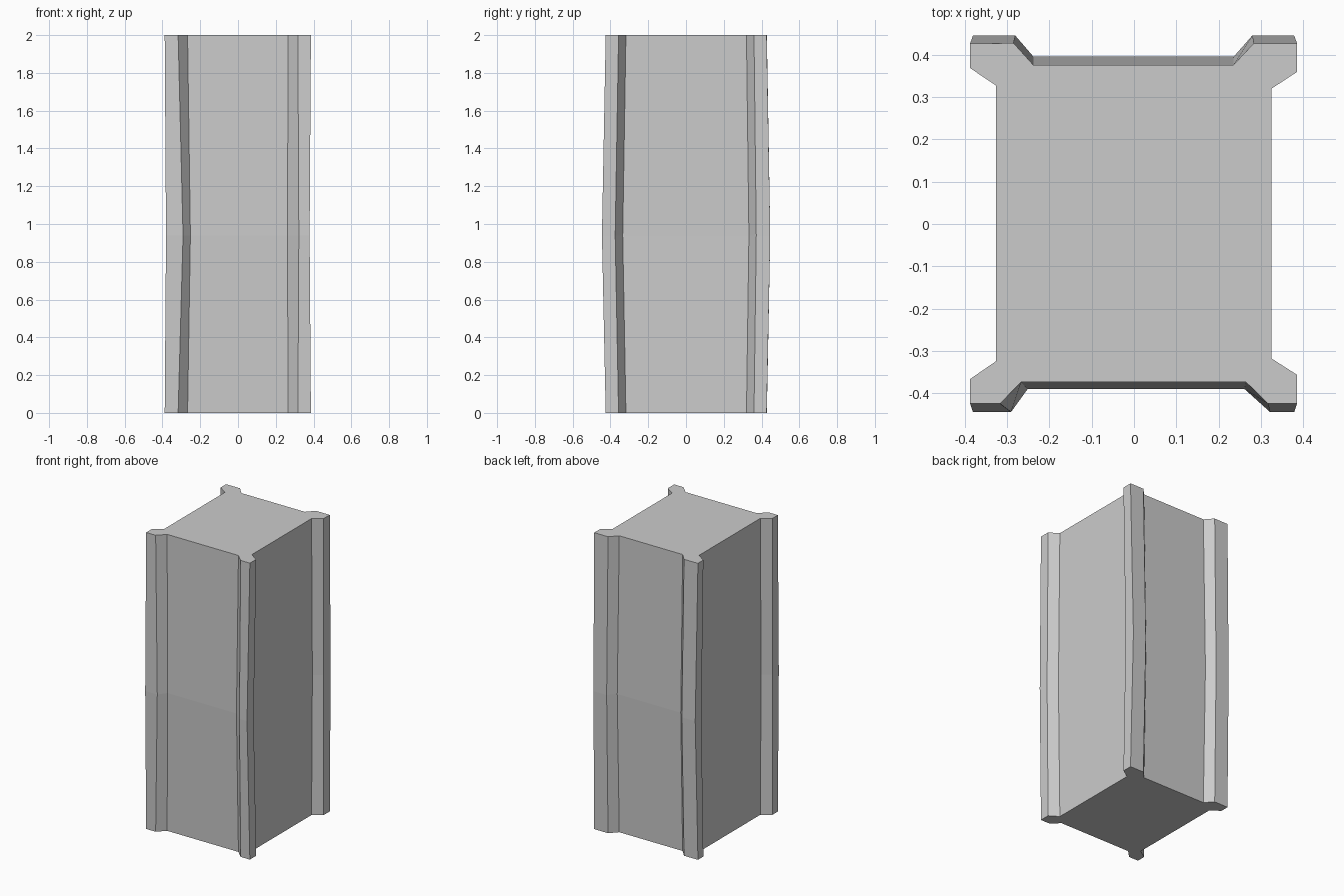
import bpy, bmesh

# Cross-section at the two ends (counter-clockwise from the front left corner)
END = [(-0.388, -0.425), (-0.317, -0.425), (-0.267, -0.374), (0.265, -0.374),
       (0.317, -0.425), (0.386, -0.425), (0.386, -0.357), (0.325, -0.318),
       (0.325, 0.32), (0.386, 0.36), (0.386, 0.427), (0.283, 0.427),
       (0.235, 0.376), (-0.238, 0.376), (-0.285, 0.428), (-0.388, 0.427),
       (-0.388, 0.369), (-0.327, 0.328), (-0.327, -0.325), (-0.388, -0.367)]

# Cross-section at the swollen waist, in the same order
WAIST = [(-0.381, -0.445), (-0.291, -0.445), (-0.252, -0.391), (0.262, -0.391),
         (0.322, -0.445), (0.379, -0.445), (0.379, -0.375), (0.322, -0.335),
         (0.322, 0.333), (0.379, 0.372), (0.379, 0.446), (0.280, 0.446),
         (0.236, 0.396), (-0.238, 0.396), (-0.281, 0.446), (-0.381, 0.446),
         (-0.381, 0.38), (-0.323, 0.34), (-0.323, -0.34), (-0.381, -0.38)]


def loft(name, sections):
    """Skin a closed column through (z, outline) sections."""
    bm = bmesh.new()
    rings = [[bm.verts.new((x, y, z)) for x, y in pts] for z, pts in sections]
    n = len(rings[0])
    for low, high in zip(rings, rings[1:]):
        for i in range(n):
            j = (i + 1) % n
            bm.faces.new((low[i], low[j], high[j], high[i]))
    bm.faces.new(rings[0][::-1])
    bm.faces.new(rings[-1])
    bmesh.ops.recalc_face_normals(bm, faces=bm.faces)
    mesh = bpy.data.meshes.new(name)
    bm.to_mesh(mesh)
    bm.free()
    obj = bpy.data.objects.new(name, mesh)
    bpy.context.collection.objects.link(obj)
    return obj


# Column with four ribbed corners
loft("ribbed_column", [(0, END), (0.94, WAIST), (2, END)])
